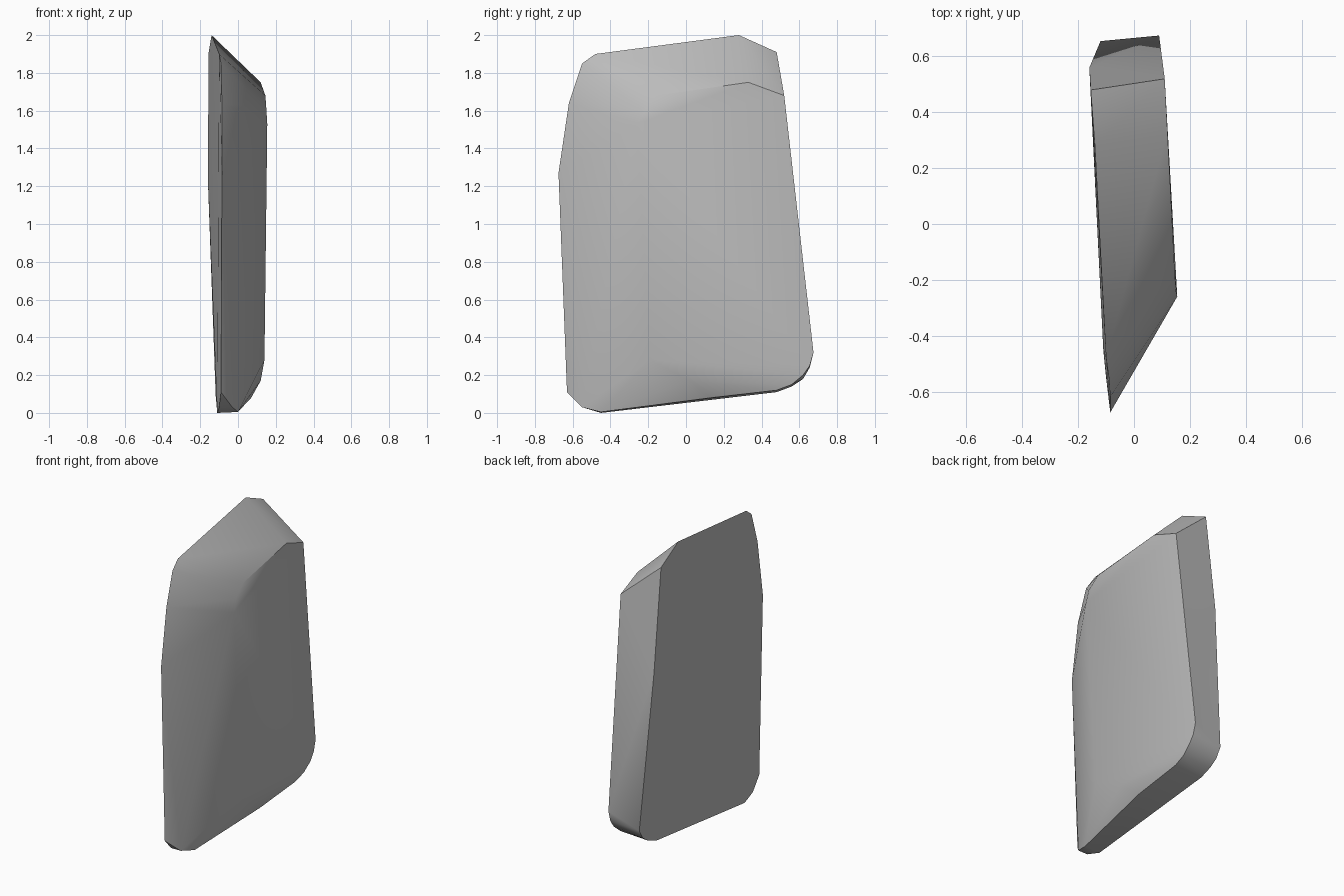
import bpy
import bmesh
from math import radians

default_cube = bpy.data.objects.get("Cube")
if default_cube:
    bpy.data.objects.remove(default_cube, do_unlink=True)


def make_material(name, colour):
    material = bpy.data.materials.new(name)
    material.use_nodes = True
    material.diffuse_color = colour
    material.node_tree.nodes["Principled BSDF"].inputs["Base Color"].default_value = colour
    return material


def make_hull(name, outlines, material):
    """Wrap a convex, faceted solid around several outlines."""
    bm = bmesh.new()
    for outline in outlines:
        for point in outline:
            bm.verts.new(point)
    bmesh.ops.convex_hull(bm, input=bm.verts[:])
    loose = [vert for vert in bm.verts if not vert.link_faces]
    bmesh.ops.delete(bm, geom=loose, context="VERTS")
    bmesh.ops.dissolve_limit(bm, angle_limit=radians(1.5),
                             verts=bm.verts[:], edges=bm.edges[:])
    bmesh.ops.recalc_face_normals(bm, faces=bm.faces[:])
    mesh = bpy.data.meshes.new(name)
    bm.to_mesh(mesh)
    bm.free()
    mesh.materials.append(material)
    obj = bpy.data.objects.new(name, mesh)
    bpy.context.collection.objects.link(obj)
    return obj


# Broad, nearly flat side: up the front edge, over the top, down the back
broad_side = [
    (-.11, -.45, 0), (-.1, -.55, .03), (-.09, -.63, .11),
    (-.085, -.675, 1.27), (-.085, -.62, 1.64), (-.09, -.55, 1.85),
    (-.1, -.48, 1.9), (-.14, .28, 2), (-.155, .48, 1.91),
    (-.16, .56, 1.25), (-.12, .655, .24), (-.12, .62, .18),
    (-.12, .56, .14), (-.12, .48, .11),
]

# Smaller opposite side, set back from the front and the top
narrow_side = [
    (.14, -.19, .28), (.155, -.26, 1.53), (.15, -.24, 1.61),
    (.145, -.16, 1.68), (.12, .33, 1.75), (.11, .52, 1.68),
    (.09, .675, .32),
]

# Rounded lower bevel running from the front toe to the back heel
lower_bevel = [
    (0, -.45, .005), (-.03, -.55, .03), (.07, .13, .08),
    (.12, .02, .17), (.08, .48, .12), (.085, .56, .15),
    (.09, .62, .2), (.09, .655, .25),
]

stone_grey = make_material("stone grey", (.5, .5, .5, 1))
slab = make_hull("stone_slab", [broad_side, narrow_side, lower_bevel], stone_grey)

# Smooth the soft bevels and keep the hard edges crisp
bpy.ops.object.select_all(action="DESELECT")
slab.select_set(True)
bpy.context.view_layer.objects.active = slab
bpy.ops.object.shade_smooth_by_angle(angle=radians(38))
